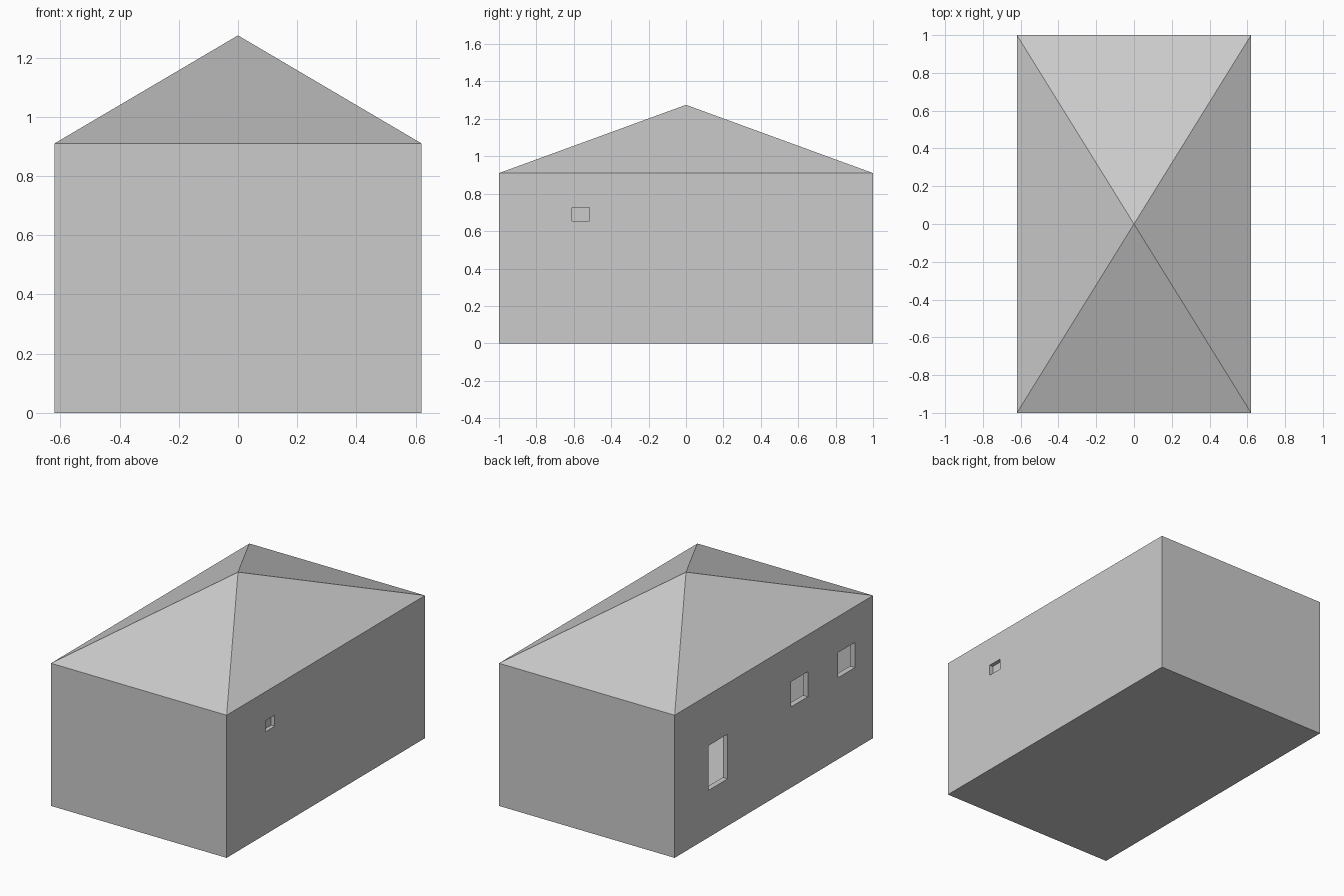
import bpy, bmesh

if "Cube" in bpy.data.objects:
    bpy.data.objects.remove(bpy.data.objects["Cube"])

HX, HY, WALL_H, EAVE, APEX = 0.62, 1.0, 0.80, 0.91, 1.275
T = 0.035  # wall thickness


def box(name, x, y, z):
    """Axis-aligned box from (min, max) ranges."""
    bm = bmesh.new()
    bmesh.ops.create_cube(bm, size=1)
    for v in bm.verts:
        v.co = [r[0] if c < 0 else r[1] for c, r in zip(v.co, (x, y, z))]
    return add(name, bm)


def add(name, bm):
    mesh = bpy.data.meshes.new(name)
    bmesh.ops.recalc_face_normals(bm, faces=bm.faces)
    bm.to_mesh(mesh)
    bm.free()
    ob = bpy.data.objects.new(name, mesh)
    bpy.context.collection.objects.link(ob)
    return ob


def cut(target, name, x, y, z):
    cutter = box(name, x, y, z)
    cutter.hide_render = True
    cutter.hide_viewport = True
    mod = target.modifiers.new(name, 'BOOLEAN')
    mod.operation = 'DIFFERENCE'
    mod.solver = 'EXACT'
    mod.object = cutter


# hollow house walls with floor
walls = box("house_walls", (-HX, HX), (-HY, HY), (0, WALL_H))
cut(walls, "room_cutter", (-HX + T, HX - T), (-HY + T, HY - T), (0.03, 1.0))

# three openings through the left wall
for i, (y, z) in enumerate([((0.465, 0.657), (0.30, 0.585)),
                            ((-0.343, -0.172), (0.515, 0.675)),
                            ((-0.818, -0.646), (0.52, 0.68))]):
    cut(walls, f"left_window_cutter_{i}", (-HX - 0.1, -HX + T + 0.05), y, z)

# small vent recess in the right wall
cut(walls, "vent_cutter", (HX - 0.025, HX + 0.1), (-0.61, -0.515), (0.655, 0.725))

# roof: flush eave band topped by a pyramid
bm = bmesh.new()
corners = [(-HX, -HY), (HX, -HY), (HX, HY), (-HX, HY)]
low = [bm.verts.new((x, y, WALL_H)) for x, y in corners]
top = [bm.verts.new((x, y, EAVE)) for x, y in corners]
peak = bm.verts.new((0, 0, APEX))
bm.faces.new(low[::-1])
for i in range(4):
    j = (i + 1) % 4
    bm.faces.new((low[i], low[j], top[j], top[i]))
    bm.faces.new((top[i], top[j], peak))
add("roof", bm)
